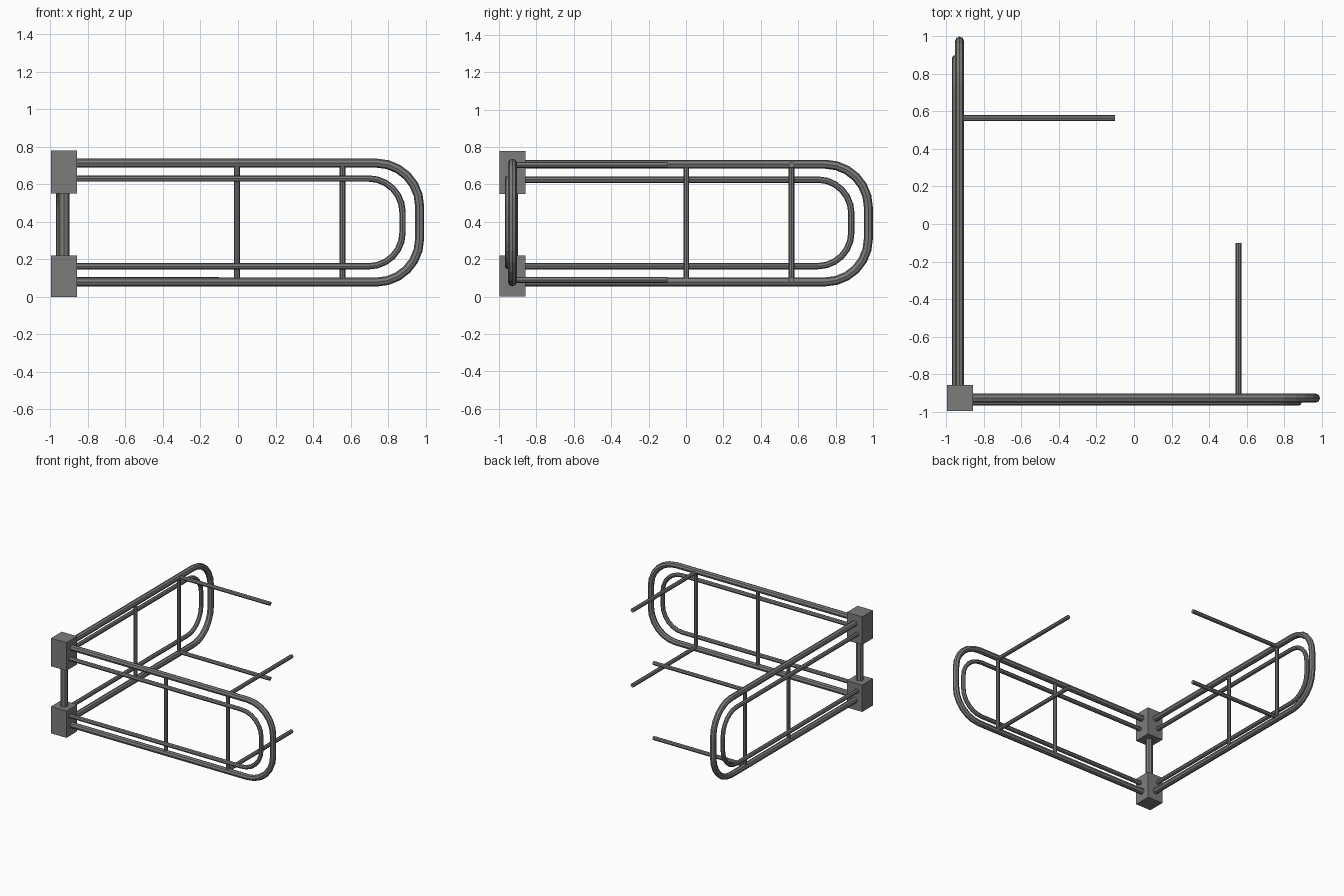
import bpy, math
from mathutils import Vector

cube = bpy.data.objects.get("Cube")
if cube:
    bpy.data.objects.remove(cube)

steel = bpy.data.materials.new("grey_steel")
steel.use_nodes = True
GREY = (0.2, 0.2, 0.2, 1)
steel.diffuse_color = GREY
steel.node_tree.nodes["Principled BSDF"].inputs["Base Color"].default_value = GREY
CORNER = -0.928


def tube(name, points, radius):
    """Capped eight-sided tube along a path."""
    curve = bpy.data.curves.new(name, "CURVE")
    curve.dimensions = "3D"
    curve.bevel_depth = radius
    curve.bevel_resolution = 2
    curve.use_fill_caps = True
    spline = curve.splines.new("POLY")
    spline.points.add(len(points) - 1)
    for p, co in zip(spline.points, points):
        p.co = (*co, 1)
    spline.use_smooth = False
    curve.materials.append(steel)
    obj = bpy.data.objects.new(name, curve)
    bpy.context.collection.objects.link(obj)
    return obj


def loop_path(end, low, high, bend, steps=6):
    """U-shaped rail as (along, height) pairs, with rounded corners."""
    path = [(CORNER, low)]
    for centre_z, start in ((low + bend, -90), (high - bend, 0)):
        for i in range(steps + 1):
            a = math.radians(start + 90 * i / steps)
            path.append((end - bend + bend * math.cos(a), centre_z + bend * math.sin(a)))
    return path + [(CORNER, high)]


def barrier(side, place, lift):
    """One barrier wing; place maps (along, across, height) to space."""
    def rail(name, end, across, low, high, bend, radius):
        pts = [place(a, across, z) for a, z in loop_path(end, low, high, bend)]
        tube(side + name, pts, radius)

    rail("_outer_rail", 0.968, CORNER, 0.079, 0.711 + lift, 0.23, 0.024)
    rail("_inner_rail", 0.877, -0.951, 0.163, 0.629 + lift, 0.18, 0.017)
    for name, along in (("_middle_bar", -0.005), ("_end_bar", 0.557)):
        tube(side + name, [place(along, CORNER, 0.08), place(along, CORNER, 0.705)], 0.015)
    for name, z in (("_lower_arm", 0.09), ("_upper_arm", 0.705)):
        tube(side + name, [place(0.557, CORNER, z), place(0.557, -0.1, z)], 0.016)


# Two wings meeting at a right angle
barrier("front", lambda a, c, z: Vector((a, c, z)), 0.002)
barrier("side", lambda a, c, z: Vector((c - 0.002, a + 0.007, z)), -0.003)

# Corner post and its two clamp blocks
tube("corner_post", [(CORNER, CORNER, 0.1), (CORNER, CORNER, 0.7)], 0.029)
for name, low, high in (("lower_block", 0, 0.22), ("upper_block", 0.55, 0.78)):
    bpy.ops.mesh.primitive_cube_add(size=1, location=(CORNER, CORNER, (low + high) / 2))
    block = bpy.context.object
    block.name = name
    block.scale = (0.14, 0.14, high - low)
    block.data.materials.append(steel)
